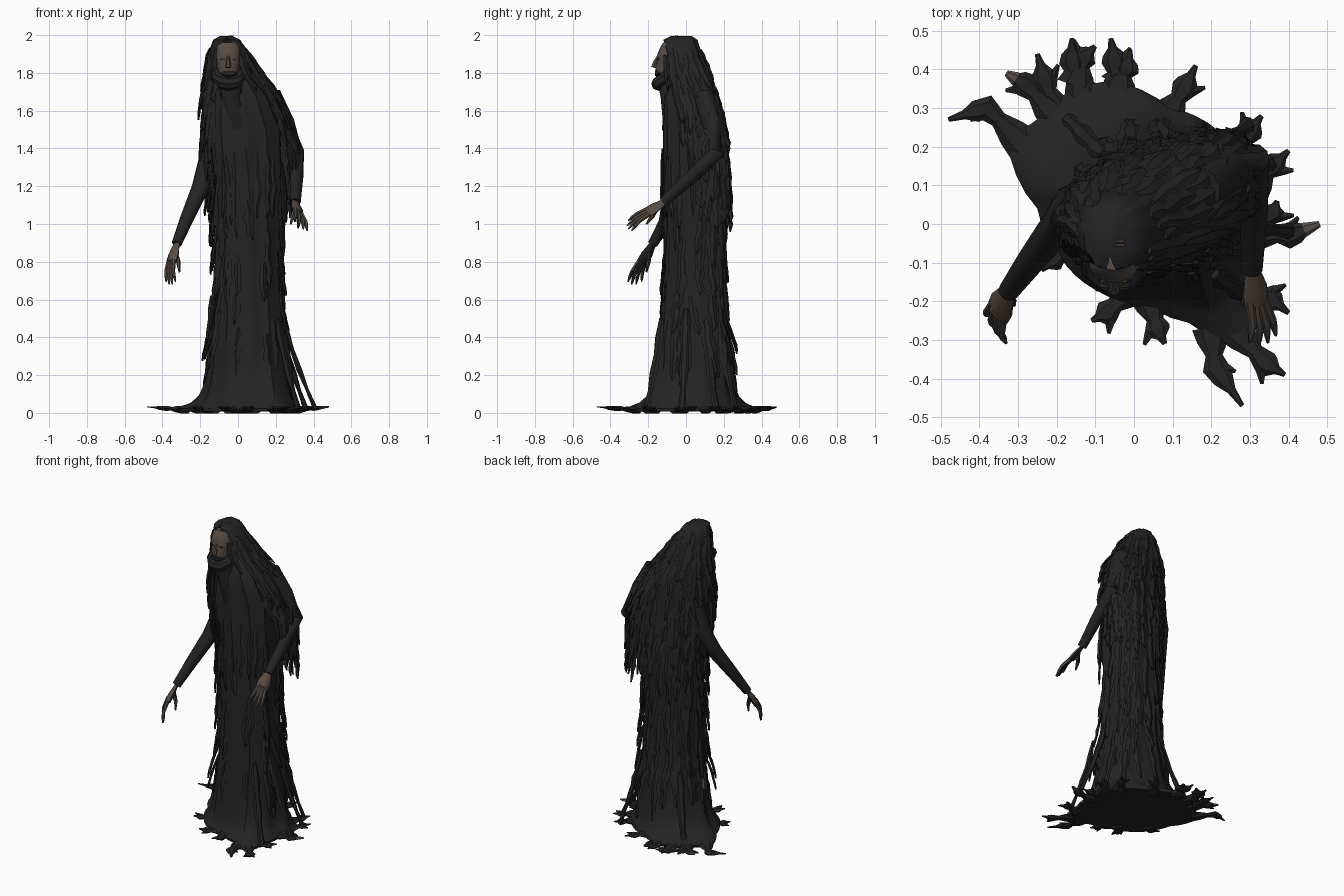
import bpy, bmesh, math, random
from mathutils import Vector

random.seed(4)
if "Cube" in bpy.data.objects:
    bpy.data.objects.remove(bpy.data.objects["Cube"])


def material(name, col):
    m = bpy.data.materials.new(name)
    m.use_nodes = True
    m.diffuse_color = (*col, 1)
    b = next(n for n in m.node_tree.nodes if n.type == 'BSDF_PRINCIPLED')
    b.inputs["Base Color"].default_value = (*col, 1)
    b.inputs["Roughness"].default_value = 0.9
    return m


CLOTH = material("charcoal cloth", (0.017, 0.017, 0.018))
SKIN = material("withered brown skin", (0.1, 0.072, 0.055))
DARK = material("dark hollow", (0.045, 0.033, 0.026))


def finish(bm, name, *mats, angle=40):
    bmesh.ops.recalc_face_normals(bm, faces=bm.faces[:])
    me = bpy.data.meshes.new(name)
    bm.to_mesh(me)
    bm.free()
    for m in mats:
        me.materials.append(m)
    ob = bpy.data.objects.new(name, me)
    bpy.context.collection.objects.link(ob)
    bpy.ops.object.select_all(action='DESELECT')
    ob.select_set(True)
    bpy.context.view_layer.objects.active = ob
    bpy.ops.object.shade_smooth_by_angle(angle=math.radians(angle))


def loft(bm, rings, closed=True, caps=(True, True)):
    vs = [[bm.verts.new(p) for p in r] for r in rings]
    n = len(vs[0])
    faces = []
    for a, b in zip(vs, vs[1:]):
        for i in range(n if closed else n - 1):
            j = (i + 1) % n
            faces.append(bm.faces.new((a[i], a[j], b[j], b[i])))
    for ring, cap in ((vs[0], caps[0]), (vs[-1], caps[1])):
        if cap:
            faces.append(bm.faces.new(ring))
    return faces


def tube(bm, pts, radii, n=8, flat=1.0, up=(0, 0, 1), mat=0):
    """Tapered tube along a path; flat squashes it along the up direction."""
    pts = [Vector(p) for p in pts]
    rings = []
    for i, p in enumerate(pts):
        t = (pts[min(i + 1, len(pts) - 1)] - pts[max(i - 1, 0)]).normalized()
        side = t.cross(Vector(up).normalized())
        side = (side if side.length > 0.05 else t.cross(Vector((0, 1, 0)))).normalized()
        nor = side.cross(t)
        rings.append([p + radii[i] * (math.cos(a) * side + flat * math.sin(a) * nor)
                      for a in (math.tau * k / n for k in range(n))])
    for f in loft(bm, rings):
        f.material_index = mat


# Cross-section tables: z, xmin, xmax, ymin, ymax, half angle of front opening, slant
ROBE = [(1.8, -.1, .05, -.06, .08, 0, 0), (1.68, -.14, .15, -.11, .13, 0, 0),
        (1.5, -.16, .22, -.12, .17, 0, .1), (1.2, -.125, .23, -.12, .2, 0, .1),
        (.8, -.115, .21, -.115, .19, 0, .08), (.5, -.12, .23, -.13, .2, 0, .05),
        (.35, -.13, .24, -.15, .22, 0, .05)]
MANTLE = [(1.995, -.095, -.03, -.08, .03, 0, 0), (1.975, -.13, .01, -.118, .06, 8, 0),
          (1.9, -.155, .06, -.118, .085, 42, 0), (1.8, -.16, .11, -.1, .11, 48, 0),
          (1.68, -.175, .2, -.09, .145, 48, .1), (1.55, -.18, .26, -.08, .17, 55, .2),
          (1.38, -.175, .3, -.06, .185, 72, .22), (1.15, -.145, .29, -.05, .2, 85, .22)]


def section(table, z):
    if z >= table[0][0]:
        return table[0][1:]
    for a, b in zip(table, table[1:]):
        if z >= b[0]:
            t = (a[0] - z) / (a[0] - b[0])
            return [u + (v - u) * t for u, v in zip(a[1:], b[1:])]
    return table[-1][1:]


def surf(table, th, z, out=0.0):
    """Point on a section that is round on the right and boxy on the left."""
    x0, x1, y0, y1, _, slant = section(table, z)
    c, s = math.cos(th), math.sin(th)
    p = lambda v: math.copysign(abs(v) ** (.87 - .2 * c - slant * .3), v)
    fold = 1 + .03 * math.sin(11 * th) + .02 * math.sin(17 * th + 1)
    dx = ((x1 - x0) / 2 * fold + out) * p(c)
    return Vector(((x0 + x1) / 2 + dx,
                   (y0 + y1) / 2 + ((y1 - y0) / 2 * fold + out) * p(s) + slant * dx, z))


def strip(bm, table, th, z0, length, w, lift):
    """Ragged hanging tatter that follows a lofted surface."""
    rings = []
    wid = (.5, .9, .8, 1.1, .7, .8, .12)
    drift = random.uniform(-.1, .1)
    for i, k in enumerate(wid):
        t = i / (len(wid) - 1)
        a = th + drift * t
        p = surf(table, a, z0 - length * t, .002 + lift * t)
        n = Vector((math.cos(a), math.sin(a), .1)).normalized()
        s = Vector((-n.y, n.x, 0)).normalized()
        h = w * k * random.uniform(.4, .6)
        j = s * random.uniform(-.007, .007)
        rings.append([p + j + s * h, p + j + n * h * .4, p + j - s * h, p + j - n * .008])
    loft(bm, rings)


# Robe column
bm = bmesh.new()
N = 48
angles = [math.tau * i / N for i in range(N)]
loft(bm, [[surf(ROBE, a, z) for a in angles] for z in (1.8, 1.74, 1.68, 1.6, 1.5, 1.35, 1.2, 1, .8, .65, .5, .35)])
finish(bm, "robe_body", CLOTH)

# Spreading hem, blended from the robe to an uneven floor outline
OUTLINE = [(.33, 0), (.33, .11), (.25, .21), (.1, .3), (.05, .33), (-.05, .37), (-.18, .34),
           (-.24, .27), (-.33, .22), (-.31, .14), (-.25, .04), (-.2, -.07), (-.08, -.18),
           (.05, -.22), (.17, -.26), (.22, -.31), (.3, -.3), (.31, -.18)]
center = Vector((.02, .04))
polar = sorted((math.atan2(y - center.y, x - center.x) % math.tau,
                (Vector((x, y)) - center).length) for x, y in OUTLINE)
polar = [(polar[-1][0] - math.tau, polar[-1][1])] + polar + [(polar[0][0] + math.tau, polar[0][1])]


def floor_point(a):
    for (a0, r0), (a1, r1) in zip(polar, polar[1:]):
        if a0 <= a <= a1:
            r = r0 + (r1 - r0) * (a - a0) / (a1 - a0)
            return Vector((center.x + r * math.cos(a), center.y + r * math.sin(a), 0))


bm = bmesh.new()
rings = []
for z, t in ((.38, 0), (.25, .1), (.16, .24), (.09, .42), (.055, .64), (.038, .88), (.024, 1), (.008, .97)):
    ring = []
    for a in angles:
        q = surf(ROBE, a, .35).lerp(floor_point(a), t + .28 * t * (1 - t) * math.sin(9 * a))
        q.z = z
        ring.append(q)
    rings.append(ring)
loft(bm, rings, caps=(False, True))
finish(bm, "robe_hem", CLOTH)

# Creeping shreds on the floor, each with a side prong
SHREDS = [(-.28, .2, -.38, .3, -.48, .27), (-.2, .28, -.23, .37, -.25, .44),
          (-.2, .28, -.28, .36, -.33, .39), (-.13, .32, -.16, .42, -.16, .48),
          (-.15, .36, -.13, .43, -.1, .46), (-.04, .33, -.05, .42, -.06, .48),
          (-.04, .36, -.02, .4, -.01, .45), (.08, .27, .13, .35, .16, .41),
          (.26, .17, .3, .24, .33, .28), (.31, .1, .36, .15, .4, .19),
          (.31, -.02, .4, -.03, .48, 0), (.3, -.02, .36, .03, .37, .06),
          (.28, -.19, .35, -.19, .4, -.23), (.25, -.26, .34, -.36, .39, -.39),
          (.2, -.27, .21, -.37, .28, -.47), (.04, -.19, .06, -.27, .08, -.31),
          (0, -.16, -.07, -.23, -.11, -.25), (-.15, -.05, -.21, -.09, -.24, -.12)]
bm = bmesh.new()
for i, (ax, ay, bx, by, cx, cy) in enumerate(SHREDS):
    a, b, c = Vector((ax, ay, .016)), Vector((bx, by, .024)), Vector((cx, cy, .032))
    tube(bm, [a, a.lerp(b, .35), a.lerp(b, .7), b, b.lerp(c, .3), b.lerp(c, .6), c],
         (.05, .04, .022, .034, .028, .012, .006), 6, .45)
    along = (c - a).normalized()
    prong = Vector((along.y, -along.x, 0)) * (.045 if i % 2 else -.045)
    tube(bm, [b, b + prong * .6 + along * .01, b + prong + along * .03], (.018, .013, .005), 5, .6)
    if i in (2, 10):
        tube(bm, [b.lerp(c, .5), c], (.019, .008), 6, .5, mat=1)
finish(bm, "floor_shreds", CLOTH, SKIN, angle=30)

# Loose strands hanging off the hem
bm = bmesh.new()
for x, y, z, dx, dy in ((.23, 0, .55, .18, -.02), (.22, .1, .5, .14, .06), (.21, -.13, .5, .11, -.08),
                        (.2, .18, .5, .1, .08), (-.14, .05, .62, -.03, 0), (-.08, .18, .42, -.1, .1)):
    end = .3 if x == -.14 else .02
    path = [(x + dx * t ** 1.3, y + dy * t ** 1.3, z + (end - z) * t) for t in (0, .2, .4, .6, .8, 1)]
    tube(bm, path, (.014, .028, .02, .026, .015, .022), 6, .6)
    if end > .1:
        tube(bm, path[-2:], (.017, .024), 6, .65, mat=1)
finish(bm, "loose_strands", CLOTH, SKIN, angle=30)

# Hood and mantle, open at the front
bm = bmesh.new()
rings = []
for z in (1.995, 1.985, 1.975, 1.94, 1.9, 1.85, 1.8, 1.74, 1.68, 1.61, 1.55, 1.46, 1.38, 1.26, 1.15):
    g = section(MANTLE, z)[4]
    rings.append([surf(MANTLE, math.radians(-90 + g + (360 - 2 * g) * i / N), z) for i in range(N + 1)])
loft(bm, rings, closed=False, caps=(True, False))
finish(bm, "hood_and_mantle", CLOTH)

# Small bare patch on the crown
bm = bmesh.new()
for y in (-.045, -.055):
    tube(bm, [(-.05, y, 1.996), (-.035, y, 1.997), (-.02, y, 1.996)], (.002, .004, .002), 6, .6)
finish(bm, "crown_patch", SKIN)

# Rows of tatters over the mantle
bm = bmesh.new()
for z in (1.94, 1.86, 1.77, 1.67, 1.56, 1.45, 1.34, 1.24):
    g = section(MANTLE, z)[4] + 4
    for i in range(16):
        a = math.radians(-90 + g + (360 - 2 * g) * (i + random.uniform(-.25, .25)) / 15)
        strip(bm, MANTLE, a, z + random.uniform(-.05, .02), random.uniform(.16, .24), .05, .024)
# Fringe trailing beneath the left elbow
for deg in (2, 12, 24, 36, 48):
    strip(bm, MANTLE, math.radians(deg), 1.32, random.uniform(.26, .33), .05, .012)
finish(bm, "mantle_tatters", CLOTH, angle=30)

# Long locks beside the face and over the chest
bm = bmesh.new()
for side in (-1, 1):
    for g, z, ln in ((48, 1.88, .5), (54, 1.85, .62), (60, 1.76, .7), (68, 1.66, .62)):
        strip(bm, MANTLE, math.radians(-90 + side * g), z, ln, .04, .012)
for x in range(-3, 4):
    strip(bm, ROBE, math.radians(-90 + 15 * x), 1.4 - .02 * abs(x), random.uniform(.3, .46), .04, .008)
finish(bm, "front_locks", CLOTH, angle=30)

# Rows of tatters over the robe, sparse on the front and flaring lower down
bm = bmesh.new()
for z in (1.28, 1.12, .95, .8, .65, .5, .42):
    for i in range(17):
        a = math.tau * (i + random.uniform(-.3, .3)) / 17
        front = math.sin(a) < -.6
        if front and random.random() < .6:
            continue
        lift = .014 if front else .028 + .025 * (z < .6)
        strip(bm, ROBE, a, z + random.uniform(-.05, .05), random.uniform(.2, .32), .046, lift)
finish(bm, "robe_tatters", CLOTH, angle=30)

# Face: brow, cheeks, nose and sunken eyes
bm = bmesh.new()
rings = []
for z, w, y in ((1.962, .045, -.119), (1.94, .06, -.134), (1.9, .066, -.152), (1.87, .064, -.15),
                (1.83, .06, -.162), (1.79, .05, -.158)):
    rings.append([(-.052 + w * math.cos(a), -.08 + (y + .08) * math.sin(a) ** .7, z)
                  for a in (math.pi * i / 10 for i in range(10))] + [(-.052 - w, -.08, z)])
loft(bm, rings)
tube(bm, [(-.052, -.145, 1.895), (-.052, -.163, 1.86), (-.052, -.172, 1.828)], (.006, .011, .015), 6)
for s in (-1, 1):
    tube(bm, [(-.052 + s * .027, -.14, 1.872), (-.052 + s * .027, -.151, 1.872)], (.012, .009), 8, .5, mat=1)
finish(bm, "face", SKIN, DARK, angle=35)

# Jaw wrap, mouth and neck
bm = bmesh.new()
tube(bm, [(-.118, -.08, 1.825), (-.11, -.115, 1.775), (-.08, -.142, 1.748), (-.05, -.147, 1.742),
          (-.02, -.142, 1.748), (.008, -.115, 1.775), (.016, -.08, 1.825)],
     (.015, .03, .036, .037, .036, .03, .015), 8)
tube(bm, [(-.05, -.12, 1.798), (-.05, -.164, 1.798)], (.045, .038), 8, .35)
tube(bm, [(-.05, -.09, 1.79), (-.035, -.075, 1.68), (0, -.06, 1.52), (0, 0, 1.42)], (.07, .06, .07, .08), 10)
finish(bm, "jaw_and_neck", CLOTH)


# Arms with clawed hands: sleeve path, knuckles, finger reach, spread, thumb tip
def arm(name, path, knuckle, reach, spread, thumb):
    bm = bmesh.new()
    tube(bm, path, (.06, .052, .046, .036, .027), 10)
    finish(bm, name + "_sleeve", CLOTH, angle=50)
    wrist, k, reach, spread = (Vector(v) for v in (path[-1], knuckle, reach, spread))
    up = (k - wrist).cross(spread).normalized()
    bm = bmesh.new()
    tube(bm, [wrist - (k - wrist) * .3, wrist, wrist.lerp(k, .6), k], (.021, .023, .04, .038), 8, .45, up)
    for i in (-1.5, -.5, .5, 1.5):
        a = k + spread * i * .75
        tip = k + spread * i * 1.5 + reach * (1.1 - .12 * abs(i))
        mid = a.lerp(tip, .5) + up * .012
        tube(bm, [a - reach * .15, mid, mid.lerp(tip, .5), tip], (.012, .0105, .009, .004), 6)
    th = Vector(thumb)
    tube(bm, [wrist.lerp(k, .4), wrist.lerp(th, .65), th], (.016, .012, .005), 6)
    # Dark palm side
    bmesh.ops.recalc_face_normals(bm, faces=bm.faces[:])
    for f in bm.faces:
        f.material_index = int(f.normal.dot(up) < -.3)
    finish(bm, name + "_hand", SKIN, CLOTH, angle=40)


arm("left", [(.17, .09, 1.68), (.25, .13, 1.53), (.305, .165, 1.38), (.31, .03, 1.25), (.305, -.12, 1.115)],
    (.318, -.205, 1.06), (.016, -.1, -.075), (.015, .004, -.012), (.28, -.21, 1.0))
arm("right", [(-.12, .06, 1.5), (-.16, .05, 1.33), (-.2, -.01, 1.19), (-.27, -.1, 1.03), (-.325, -.175, .895)],
    (-.352, -.23, .8), (-.004, -.045, -.115), (.011, -.016, 0), (-.31, -.21, .745))
